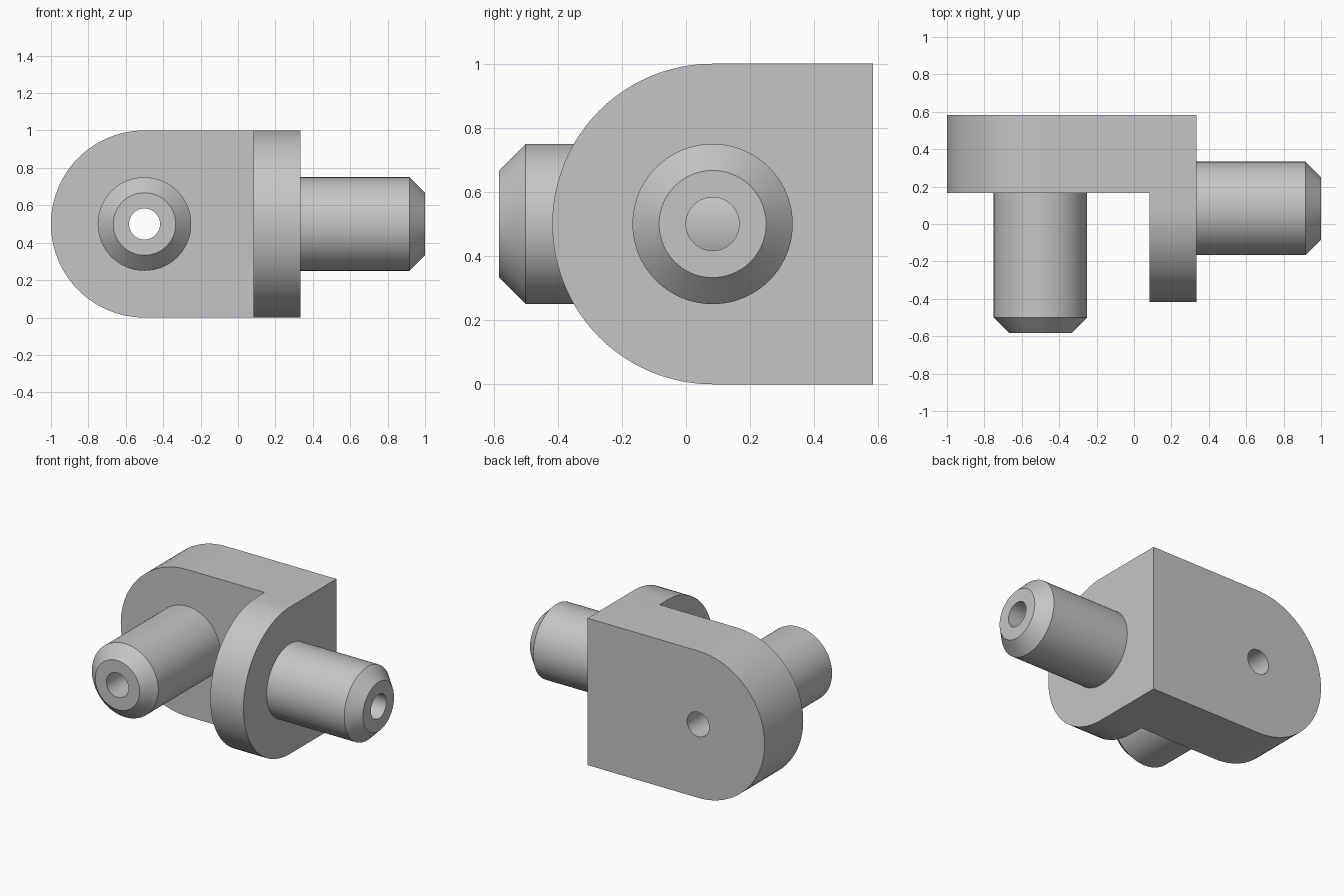
import bpy
import bmesh
from math import pi, sin, cos, radians
from mathutils import Matrix

default = bpy.data.objects.get("Cube")
if default:
    bpy.data.objects.remove(default, do_unlink=True)

SEGMENTS = 96
MID = 0.5            # height of both pin axes
PIN_R, TIP_R, BORE_R = 0.25, 0.167, 0.083

grey = bpy.data.materials.new("plain_grey")
grey.use_nodes = True
grey.diffuse_color = (0.56, 0.56, 0.56, 1)
grey.node_tree.nodes["Principled BSDF"].inputs["Base Color"].default_value = grey.diffuse_color


def make_object(name, bm):
    bmesh.ops.recalc_face_normals(bm, faces=bm.faces)
    mesh = bpy.data.meshes.new(name)
    bm.to_mesh(mesh)
    bm.free()
    mesh.materials.append(grey)
    obj = bpy.data.objects.new(name, mesh)
    bpy.context.collection.objects.link(obj)
    return obj


def plate(name, centre, square_end, near, far, place):
    """Plate with one round end, extruded from near to far through place(u, depth, z)."""
    direction = -1
    outline = [(square_end, 0), (square_end, 1)]
    for i in range(SEGMENTS // 2 + 1):
        a = pi * i / (SEGMENTS // 2)
        outline.append((centre + direction * MID * sin(a), MID + MID * cos(a)))
    bm = bmesh.new()
    face = bm.faces.new([bm.verts.new(place(u, near, z)) for u, z in outline])
    extruded = bmesh.ops.extrude_face_region(bm, geom=[face])["geom"]
    start, end = place(0, near, 0), place(0, far, 0)
    shift = [e - s for s, e in zip(start, end)]
    bmesh.ops.translate(bm, vec=shift, verts=[g for g in extruded if isinstance(g, bmesh.types.BMVert)])
    return make_object(name, bm)


def lathe(name, profile, matrix):
    """Solid of revolution from (radius, distance) rings along local z."""
    bm = bmesh.new()
    rings = []
    for r, d in profile:
        rings.append([bm.verts.new((r * cos(2 * pi * i / SEGMENTS), r * sin(2 * pi * i / SEGMENTS), d))
                      for i in range(SEGMENTS)])
    for low, high in zip(rings, rings[1:]):
        for i in range(SEGMENTS):
            j = (i + 1) % SEGMENTS
            bm.faces.new((low[i], low[j], high[j], high[i]))
    bm.faces.new(rings[0])
    bm.faces.new(rings[-1])
    bm.transform(matrix)
    return make_object(name, bm)


def combine(target, other, operation):
    mod = target.modifiers.new(operation.lower(), 'BOOLEAN')
    mod.operation, mod.solver, mod.object = operation, 'EXACT', other
    other.hide_render = True
    bpy.context.view_layer.objects.active = target
    bpy.ops.object.modifier_apply(modifier=mod.name)
    bpy.data.objects.remove(other, do_unlink=True)


# Two plates at a right angle
bracket = plate("angle_bracket", -0.5, 0.333, 0.167, 0.583, lambda u, d, z: (u, d, z))
side_plate = plate("side_plate", 0.083, 0.583, 0.083, 0.333, lambda u, d, z: (d, u, z))
combine(bracket, side_plate, 'UNION')

# Chamfered pins, each with a bore running through pin and plate
to_front = Matrix.Translation((-0.5, 0, MID)) @ Matrix.Rotation(pi / 2, 4, 'X')
to_left = Matrix.Translation((0, 0.083, MID)) @ Matrix.Rotation(pi / 2, 4, 'Y')
for name, matrix, root, tip, bore_start in (
        ("front_pin", to_front, -0.25, 0.583, -0.7),
        ("side_pin", to_left, 0.25, 1.0, 0.0)):
    pin = lathe(name, [(PIN_R, root), (PIN_R, tip - 0.083), (TIP_R, tip)], matrix)
    combine(bracket, pin, 'UNION')
    bore = lathe(name + "_bore", [(BORE_R, bore_start), (BORE_R, tip + 0.1)], matrix)
    combine(bracket, bore, 'DIFFERENCE')

# Merge leftover coplanar seams, then shade
bm = bmesh.new()
bm.from_mesh(bracket.data)
bmesh.ops.remove_doubles(bm, verts=bm.verts, dist=0.0001)
bmesh.ops.dissolve_limit(bm, angle_limit=radians(0.5), verts=bm.verts, edges=bm.edges)
bm.to_mesh(bracket.data)
bm.free()

bpy.ops.object.select_all(action='DESELECT')
bracket.select_set(True)
bpy.context.view_layer.objects.active = bracket
bpy.ops.object.shade_smooth_by_angle(angle=radians(30))
